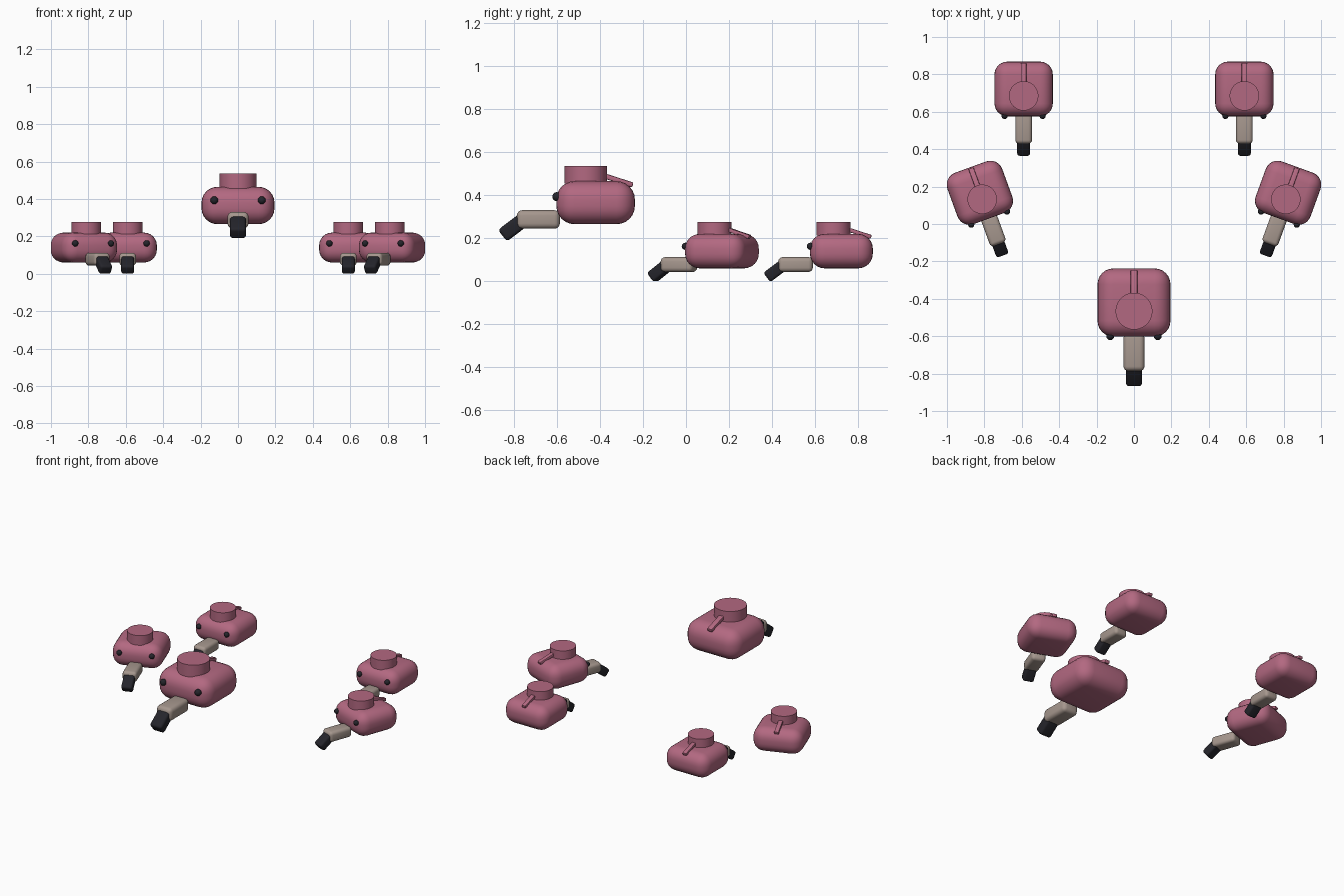
import bpy, bmesh
from math import radians, atan2
from mathutils import Matrix, Vector

if "Cube" in bpy.data.objects:
    bpy.data.objects.remove(bpy.data.objects["Cube"])


def material(name, rgb):
    m = bpy.data.materials.new(name)
    m.diffuse_color = (*rgb, 1)
    m.use_nodes = True
    m.node_tree.nodes["Principled BSDF"].inputs["Base Color"].default_value = m.diffuse_color
    return m


PINK = material("pink", (0.45, 0.14, 0.22))
TAN = material("tan", (0.38, 0.31, 0.27))
DARK = material("dark", (0.018, 0.018, 0.024))


def finish(name, bm, frame, mat):
    bm.transform(frame)
    mesh = bpy.data.meshes.new(name)
    bm.to_mesh(mesh)
    bm.free()
    mesh.materials.append(mat)
    obj = bpy.data.objects.new(name, mesh)
    bpy.context.collection.objects.link(obj)
    obj.select_set(True)
    bpy.context.view_layer.objects.active = obj


def rounded_box(name, frame, mat, loc, size, radius, segments, tilt=0.0):
    bm = bmesh.new()
    bmesh.ops.create_cube(bm, size=1, matrix=Matrix.Diagonal((*size, 1)))
    bmesh.ops.bevel(bm, geom=bm.edges[:], offset=radius, segments=segments,
                    profile=0.5, affect='EDGES', clamp_overlap=True)
    place = Matrix.Translation(loc) @ Matrix.Rotation(tilt, 4, 'X')
    finish(name, bm, frame @ place, mat)


def tank(tag, loc, scale, turn):
    frame = (Matrix.Translation(loc) @ Matrix.Rotation(radians(turn), 4, 'Z')
             @ Matrix.Scale(scale, 4))

    # Rounded body
    rounded_box(tag + "_body", frame, PINK, (0, 0, 0), (0.39, 0.365, 0.2), 0.085, 6)

    # Round cap on top
    bm = bmesh.new()
    bmesh.ops.create_cone(bm, cap_ends=True, segments=40, radius1=0.0985,
                          radius2=0.0985, depth=0.08,
                          matrix=Matrix.Translation((0, -0.046, 0.13)))
    finish(tag + "_cap", bm, frame, PINK)

    # Sloping bar behind the cap
    a, b = Vector((0, 0.03, 0.128)), Vector((0, 0.173, 0.082))
    d = b - a
    rounded_box(tag + "_bar", frame, PINK, (a + b) / 2,
                (0.036, d.length, 0.024), 0.006, 2, atan2(d.z, d.y))

    # Front arm and its bent tip
    rounded_box(tag + "_arm", frame, TAN, (0, -0.266, -0.078),
                (0.112, 0.2, 0.086), 0.025, 4)
    rounded_box(tag + "_tip", frame, DARK, (0, -0.381, -0.114),
                (0.086, 0.13, 0.068), 0.016, 4, radians(37))

    # Pair of front studs
    for side, x in (("left", -0.127), ("right", 0.127)):
        bm = bmesh.new()
        bmesh.ops.create_uvsphere(bm, u_segments=16, v_segments=10, radius=0.021,
                                  matrix=Matrix.Translation((x, -0.18, 0.028)))
        finish(f"{tag}_stud_{side}", bm, frame, DARK)


# One large raised unit in front, two mirrored pairs of smaller ones behind
tank("centre", (0, -0.42, 0.365), 1.0, 0)
for side, s in (("left", -1), ("right", 1)):
    tank(side + "_middle", (0.824 * s, 0.167, 0.14), 0.8, -20 * s)
    tank(side + "_rear", (0.59 * s, 0.722, 0.14), 0.8, 0)

bpy.ops.object.shade_smooth_by_angle(angle=radians(35))
